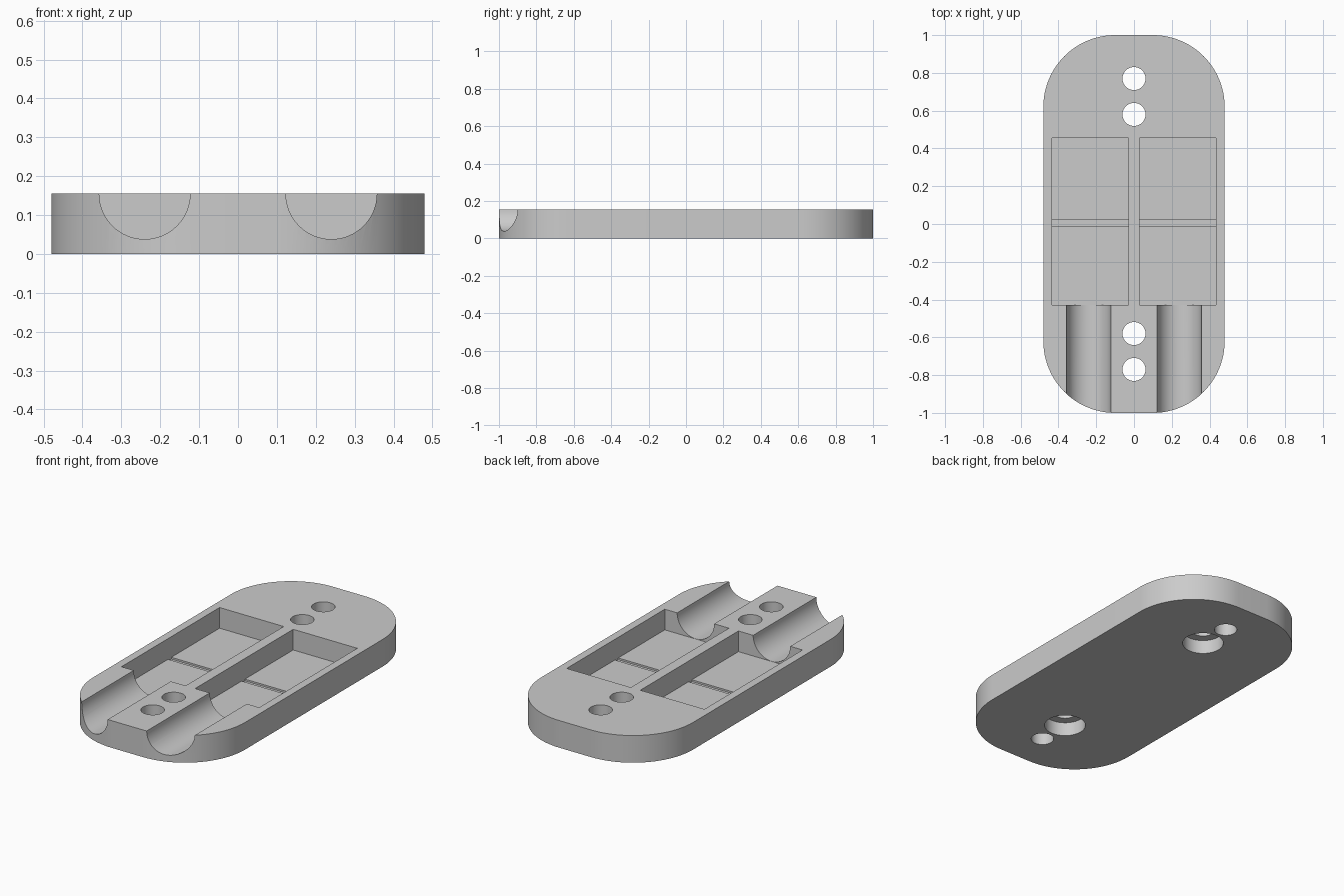
import bpy
import bmesh
import math
from mathutils import Matrix

cube = bpy.data.objects.get("Cube")
if cube:
    bpy.data.objects.remove(cube, do_unlink=True)

HALF_X, HALF_Y, THICK = 0.48, 1.0, 0.155
CORNER = 0.38
FLOOR = 0.037

grey = bpy.data.materials.new("plain grey")
grey.use_nodes = True
grey.diffuse_color = (0.6, 0.6, 0.6, 1)
grey.node_tree.nodes["Principled BSDF"].inputs["Base Color"].default_value = (0.6, 0.6, 0.6, 1)


def make_object(name, bm):
    bmesh.ops.recalc_face_normals(bm, faces=bm.faces)
    mesh = bpy.data.meshes.new(name)
    bm.to_mesh(mesh)
    bm.free()
    mesh.materials.append(grey)
    obj = bpy.data.objects.new(name, mesh)
    bpy.context.collection.objects.link(obj)
    return obj


def box(name, x0, x1, y0, y1, z0, z1):
    bm = bmesh.new()
    place = Matrix.Translation(((x0 + x1) / 2, (y0 + y1) / 2, (z0 + z1) / 2))
    size = Matrix.Diagonal((x1 - x0, y1 - y0, z1 - z0, 1))
    bmesh.ops.create_cube(bm, size=1, matrix=place @ size)
    return make_object(name, bm)


def cylinder(name, radius, length, centre, along_y=False):
    bm = bmesh.new()
    turn = Matrix.Rotation(math.pi / 2 if along_y else 0, 4, "X")
    bmesh.ops.create_cone(bm, cap_ends=True, segments=64, radius1=radius, radius2=radius,
                          depth=length, matrix=Matrix.Translation(centre) @ turn)
    return make_object(name, bm)


# Plate with large rounded corners
bm = bmesh.new()
outline = []
for quarter, (sx, sy) in enumerate([(1, 1), (-1, 1), (-1, -1), (1, -1)]):
    for step in range(25):
        a = math.pi / 2 * (quarter + step / 24)
        outline.append(bm.verts.new((sx * (HALF_X - CORNER) + CORNER * math.cos(a),
                                     sy * (HALF_Y - CORNER) + CORNER * math.sin(a), 0)))
base = bm.faces.new(outline)
top = bmesh.ops.extrude_face_region(bm, geom=[base])["geom"]
bmesh.ops.translate(bm, vec=(0, 0, THICK),
                    verts=[v for v in top if isinstance(v, bmesh.types.BMVert)])
plate = make_object("grip_plate", bm)

cutters = []
# Twin pockets, the shallow slot across each floor, and the round channels
for side in (-1, 1):
    inner, outer = sorted((side * 0.03, side * 0.435))
    cutters.append(box("pocket_cutter", inner, outer, -0.43, 0.455, FLOOR, 0.3))
    cutters.append(box("slot_cutter", inner, outer, -0.01, 0.02, FLOOR - 0.01, 0.25))
    cutters.append(cylinder("channel_cutter", 0.117, 0.7, (side * 0.24, -0.775, THICK), True))

# Screw holes, the inner ones counterbored from below
for end in (-1, 1):
    for y in (0.58, 0.77):
        cutters.append(cylinder("hole_cutter", 0.061, 0.5, (0, end * y, 0.1)))
    cutters.append(cylinder("counterbore_cutter", 0.11, 0.2, (0, end * 0.58, -0.02)))

for cutter in cutters:
    cutter.hide_render = True
    cut = plate.modifiers.new("cut", "BOOLEAN")
    cut.operation = "DIFFERENCE"
    cut.solver = "EXACT"
    cut.object = cutter

# Bake the cuts and discard the cutters
bpy.context.view_layer.update()
evaluated = plate.evaluated_get(bpy.context.evaluated_depsgraph_get())
finished = bpy.data.meshes.new_from_object(evaluated)
plate.modifiers.clear()
plate.data = finished
for cutter in cutters:
    bpy.data.objects.remove(cutter, do_unlink=True)
finished.materials.clear()
finished.materials.append(grey)
for face in finished.polygons:
    face.material_index = 0

bpy.ops.object.select_all(action="DESELECT")
plate.select_set(True)
bpy.context.view_layer.objects.active = plate
bpy.ops.object.shade_smooth_by_angle(angle=math.radians(30))
